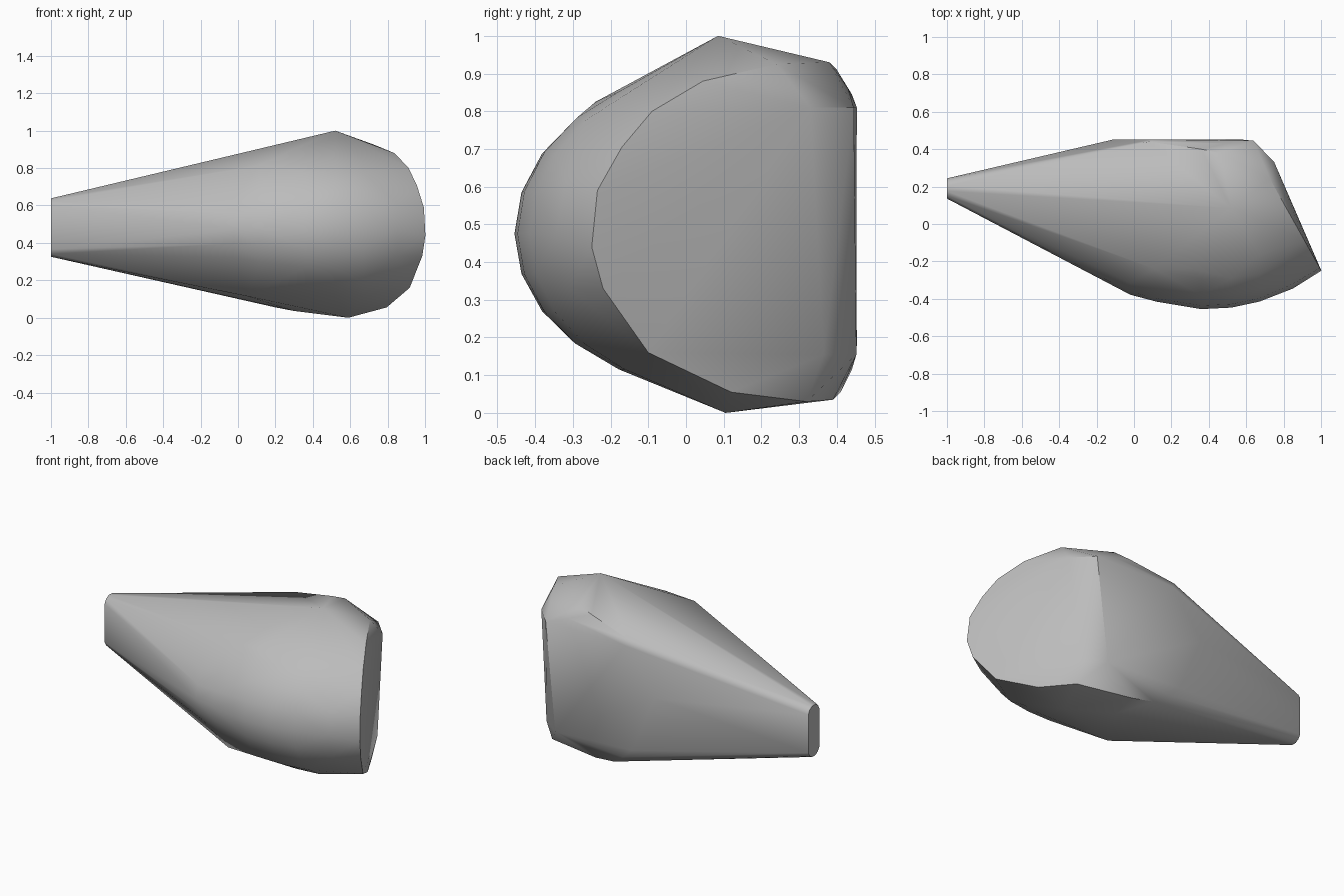
import bpy
import bmesh
import math
from mathutils import Vector

default_cube = bpy.data.objects.get("Cube")
if default_cube:
    bpy.data.objects.remove(default_cube, do_unlink=True)


def make_material(name, colour):
    material = bpy.data.materials.new(name)
    material.use_nodes = True
    material.diffuse_color = colour
    shader = material.node_tree.nodes["Principled BSDF"]
    shader.inputs["Base Color"].default_value = colour
    shader.inputs["Roughness"].default_value = 0.8
    return material


def dome_section(x, front, low, high, steps=12):
    """Half oval bulging towards the front."""
    middle_y, middle_z = 0.09, 0.475
    points = []
    for step in range(steps + 1):
        angle = math.pi * (step / steps - 0.5)
        height = (high - middle_z) if angle > 0 else (middle_z - low)
        points.append((x, middle_y + (front - middle_y) * math.cos(angle),
                       middle_z + height * math.sin(angle)))
    return points


def narrow_end(x, centre_y, centre_z, half_width, half_height, steps=12):
    """Upright slot shape closing the thin end."""
    points = []
    for step in range(steps):
        angle = math.tau * (step + 0.5) / steps
        side = math.sin(angle)
        straight = math.copysign(half_height - half_width, side)
        points.append((x, centre_y + half_width * math.cos(angle),
                       centre_z + straight + half_width * side))
    return points


# Rounded front of the body
points = narrow_end(-1, 0.19, 0.482, 0.056, 0.158)
for section in ((-0.02, -0.378, 0.17, 0.79),
                (0.12, -0.415, 0.12, 0.85),
                (0.36, -0.455, 0.065, 0.90),
                (0.52, -0.447, 0.06, 0.91),
                (0.67, -0.415, 0.06, 0.90)):
    points += dome_section(*section)
points += [(0.85, -0.345, 0.47), (0.85, -0.32, 0.61), (0.85, -0.31, 0.33)]

# Top and bottom peaks, and the shoulders where the taper begins
points += [(0.52, 0.085, 1.0), (0.59, 0.105, 0.0),
           (0.11, -0.24, 0.815), (0.31, -0.24, 0.825),
           (0.05, -0.165, 0.115), (0.3, 0.2, 0.036)]

# Rim of the slanted side face
slant_rim = [(-0.25, 0.44), (-0.235, 0.59), (-0.17, 0.705), (-0.09, 0.80),
             (0.045, 0.88), (0.24, 0.925), (-0.22, 0.33), (-0.10, 0.16),
             (0.12, 0.055), (0.32, 0.03)]
points += [(0.862 - 0.56 * y, y, z) for y, z in slant_rim]

# Bevelled edge between the slanted face and the back
points += [(0.75, 0.33, 0.81), (0.69, 0.365, 0.155),
           (0.64, 0.445, 0.81), (0.57, 0.452, 0.155)]

# Flat back with its chamfered top and bottom
points += [(0.46, 0.38, 0.93), (0.36, 0.40, 0.91), (0.5, 0.43, 0.86),
           (0.08, 0.44, 0.845), (0.1, 0.453, 0.81), (-0.11, 0.452, 0.54),
           (0.05, 0.453, 0.18), (0.34, 0.39, 0.035), (0.2, 0.41, 0.055),
           (0.12, 0.44, 0.115)]

# Skin the outline points as one convex body
bm = bmesh.new()
for point in points:
    bm.verts.new(Vector(point))
hull = bmesh.ops.convex_hull(bm, input=bm.verts[:])
unused = {g for g in hull["geom_interior"] + hull["geom_unused"]
          if isinstance(g, bmesh.types.BMVert)}
bmesh.ops.delete(bm, geom=list(unused), context="VERTS")
bmesh.ops.dissolve_limit(bm, angle_limit=math.radians(0.6),
                         verts=bm.verts[:], edges=bm.edges[:])
bmesh.ops.recalc_face_normals(bm, faces=bm.faces[:])

mesh = bpy.data.meshes.new("wedge_body")
bm.to_mesh(mesh)
bm.free()
body = bpy.data.objects.new("wedge_body", mesh)
bpy.context.collection.objects.link(body)
mesh.materials.append(make_material("stone_grey", (0.5, 0.5, 0.5, 1)))

bpy.ops.object.select_all(action="DESELECT")
body.select_set(True)
bpy.context.view_layer.objects.active = body
bpy.ops.object.shade_smooth_by_angle(angle=math.radians(34))
